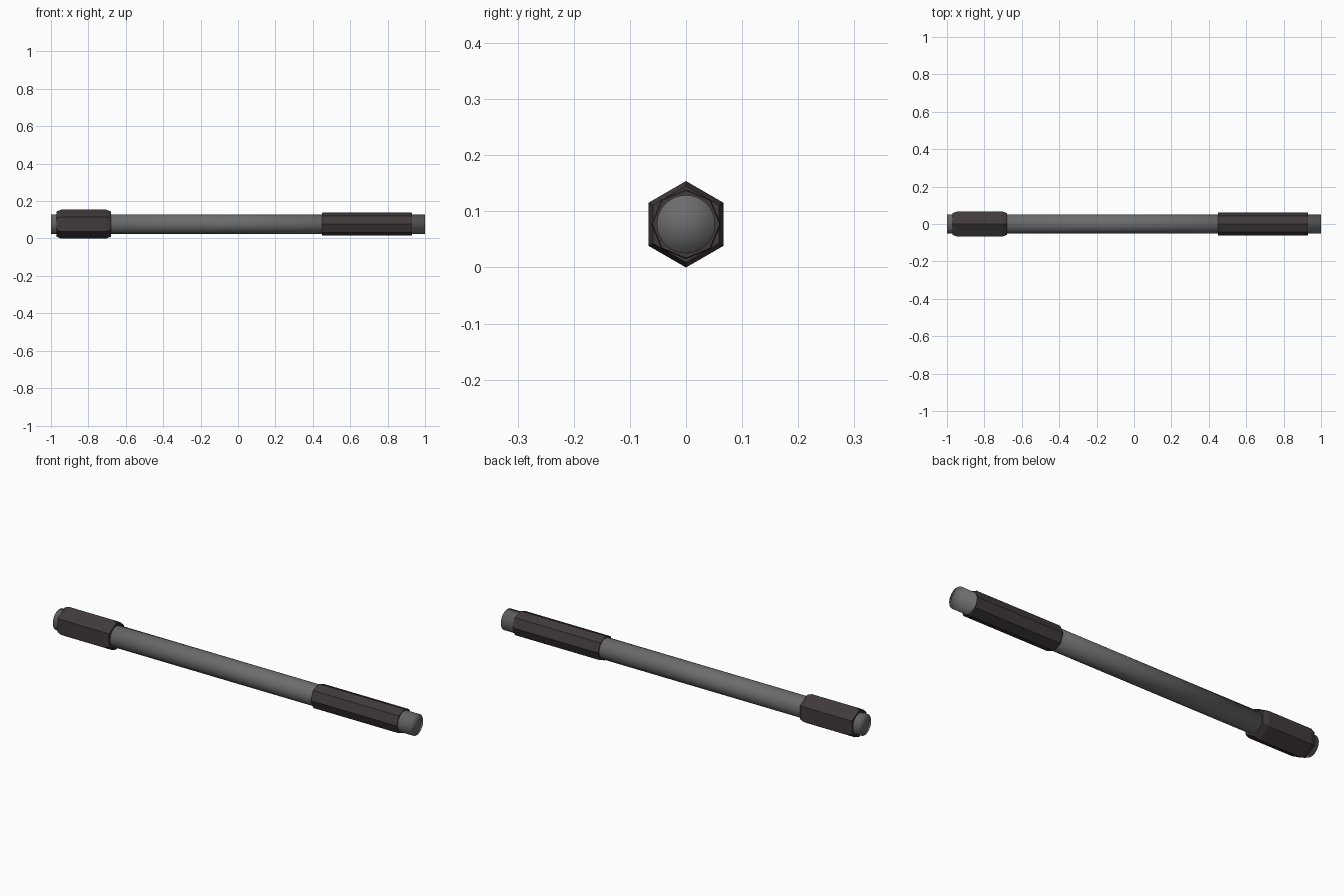
import bpy, bmesh, math

if "Cube" in bpy.data.objects:
    bpy.data.objects.remove(bpy.data.objects["Cube"])

ZC = 0.077  # axis height


def material(name, rgb):
    m = bpy.data.materials.new(name)
    m.diffuse_color = (*rgb, 1)
    m.use_nodes = True
    m.node_tree.nodes["Principled BSDF"].inputs["Base Color"].default_value = m.diffuse_color
    return m


def lathe(name, profile, sides, mat, phase=0.0, smooth=False):
    """Build a closed solid along x from (x, radius) rings; a vertex points up at phase 0."""
    bm = bmesh.new()
    rings = []
    for x, r in profile:
        rings.append([bm.verts.new((x, r * math.sin(phase + 2 * math.pi * i / sides),
                                    ZC + r * math.cos(phase + 2 * math.pi * i / sides)))
                      for i in range(sides)])
    for a, b in zip(rings, rings[1:]):
        for i in range(sides):
            j = (i + 1) % sides
            bm.faces.new((a[i], a[j], b[j], b[i]))
    # fan caps
    for ring, (x, _) in ((rings[0], profile[0]), (rings[-1], profile[-1])):
        c = bm.verts.new((x, 0, ZC))
        for i in range(sides):
            bm.faces.new((ring[i], ring[(i + 1) % sides], c))
    bmesh.ops.recalc_face_normals(bm, faces=bm.faces)
    for f in bm.faces:
        f.smooth = smooth
    me = bpy.data.meshes.new(name)
    bm.to_mesh(me)
    bm.free()
    me.materials.append(mat)
    ob = bpy.data.objects.new(name, me)
    bpy.context.collection.objects.link(ob)
    return ob


steel = material("grey steel", (0.15, 0.15, 0.15))
dark = material("dark brown grip", (0.052, 0.043, 0.042))

# Long round rod with softly shaded ends
lathe("rod", [(-1, 0.052), (1, 0.052)], 32, steel, smooth=True)

# Hexagonal collar with chamfered ends
lathe("hex_collar", [(-0.97, 0.068), (-0.945, 0.077), (-0.705, 0.077), (-0.68, 0.068)], 6, dark)

# Octagonal hand grip
lathe("hand_grip", [(0.45, 0.060), (0.455, 0.062), (0.925, 0.062), (0.93, 0.060)], 8, dark)
